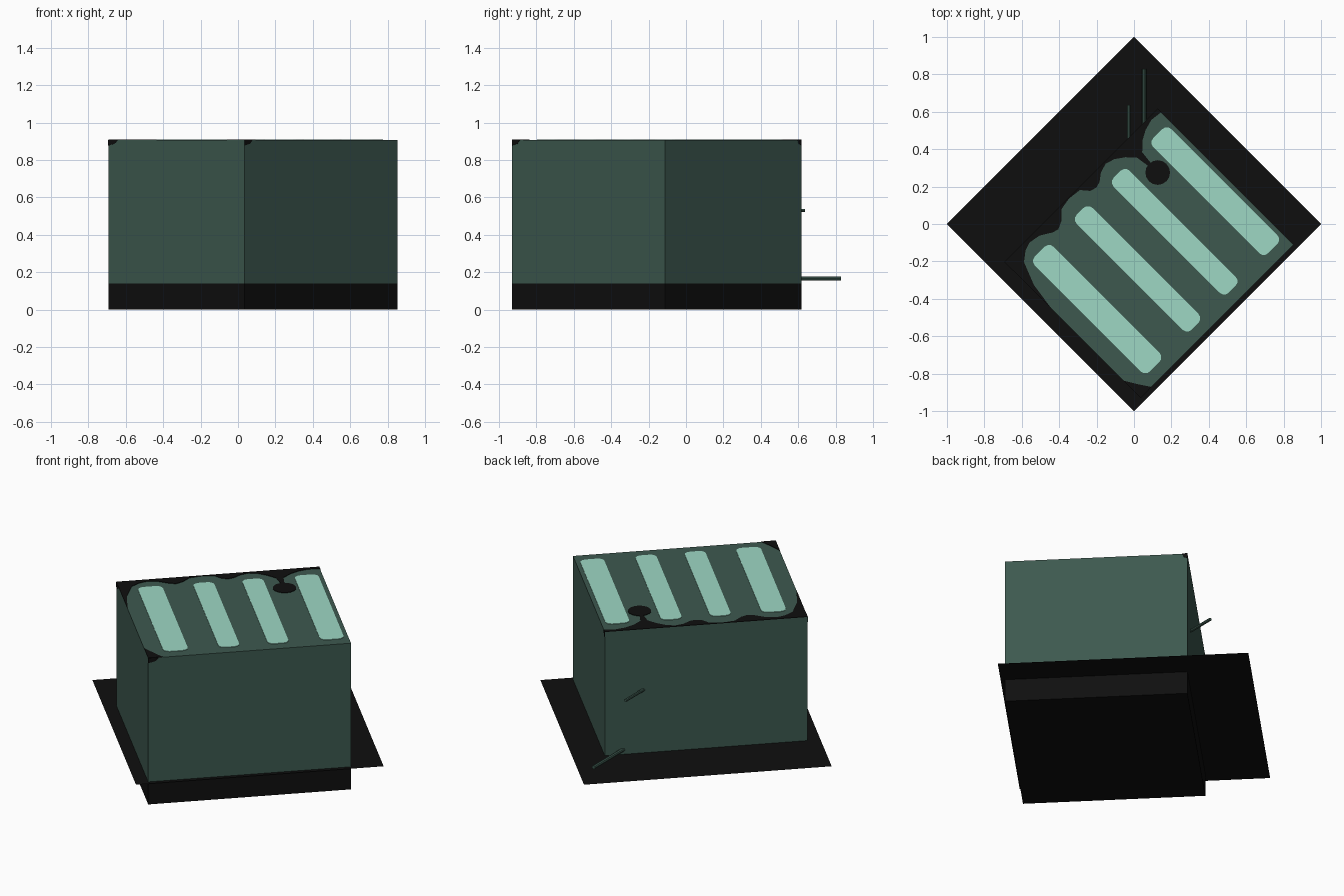
import bpy, bmesh, math
from mathutils import Matrix

if "Cube" in bpy.data.objects:
    bpy.data.objects.remove(bpy.data.objects["Cube"])

def srgb(r, g, b):
    f = lambda c: c / 12.92 if c <= 0.04045 else ((c + 0.055) / 1.055) ** 2.4
    return [f(c / 255) for c in (r, g, b)] + [1]

def material(name, rgb):
    m = bpy.data.materials.new(name)
    m.diffuse_color = srgb(*rgb)
    m.use_nodes = True
    m.node_tree.nodes["Principled BSDF"].inputs["Base Color"].default_value = m.diffuse_color
    return m

GREEN = material("dark green", (61, 89, 79))
MINT = material("mint", (157, 215, 196))
BLACK = material("black", (15, 15, 15))

# everything is laid out in axes u, v turned 45 degrees
TURN = Matrix.Rotation(math.radians(45), 4, 'Z')
U0, U1, V0, V1 = -0.633, 0.525, -0.682, 0.347
BASE, TOP = 0.14, 0.907

def finish(name, bm, mats, turn=True):
    bmesh.ops.recalc_face_normals(bm, faces=bm.faces)
    me = bpy.data.meshes.new(name)
    bm.to_mesh(me)
    bm.free()
    for m in mats:
        me.materials.append(m)
    ob = bpy.data.objects.new(name, me)
    if turn:
        ob.matrix_world = TURN
    bpy.context.collection.objects.link(ob)
    return ob

def plate(name, pts, mat, h=0.003, frame=None):
    """Thin prism from an outline; lies on the top unless a frame is given."""
    bm = bmesh.new()
    face = bm.faces.new([bm.verts.new((a, b, 0)) for a, b in pts])
    new = bmesh.ops.extrude_face_region(bm, geom=[face])["geom"]
    bmesh.ops.translate(bm, vec=(0, 0, h),
                        verts=[e for e in new if isinstance(e, bmesh.types.BMVert)])
    bm.transform(frame or Matrix.Translation((0, 0, TOP)))
    return finish(name, bm, [mat])

# ground sheet
bm = bmesh.new()
s = math.sqrt(0.5)
bm.faces.new([bm.verts.new((x * s, y * s, BASE))
              for x, y in ((-1, -1), (1, -1), (1, 1), (-1, 1))])
finish("ground_sheet", bm, [BLACK])

# body block, black below the sheet
bm = bmesh.new()
bmesh.ops.create_cube(bm, size=1)
bm.transform(Matrix.Translation(((U0 + U1) / 2, (V0 + V1) / 2, TOP / 2))
             @ Matrix.Diagonal((U1 - U0, V1 - V0, TOP, 1)))
bmesh.ops.bisect_plane(bm, geom=bm.verts[:] + bm.edges[:] + bm.faces[:],
                       plane_co=(0, 0, BASE), plane_no=(0, 0, 1))
for f in bm.faces:
    f.material_index = 1 if f.calc_center_median().z < BASE else 0
finish("body_block", bm, [GREEN, BLACK])

# mint stripes with rounded corners
def rounded(u0, u1, v0, v1, r=0.035):
    pts = []
    corners = ((u1 - r, v1 - r), (u0 + r, v1 - r), (u0 + r, v0 + r), (u1 - r, v0 + r))
    for i, (cu, cv) in enumerate(corners):
        for k in range(4):
            t = math.radians(90 * i + 30 * k)
            pts.append((cu + r * math.cos(t), cv + r * math.sin(t)))
    return pts

for i, (a, b) in enumerate(((-0.532, -0.39), (-0.216, -0.096),
                            (0.064, 0.185), (0.363, 0.5))):
    plate(f"stripe_{i + 1}", rounded(a, b, -0.618, 0.252), MINT)

# black scalloped border along the back left edge
border = [(U0, V1), (U0, -0.015), (-0.609, 0.148), (-0.56, 0.272), (-0.51, 0.31),
          (-0.464, 0.325), (-0.40, 0.313), (-0.34, 0.276), (-0.306, 0.266),
          (-0.265, 0.285), (-0.22, 0.33), (-0.15, 0.342), (-0.076, 0.333),
          (-0.04, 0.29), (-0.004, 0.28), (0.03, 0.29), (0.07, 0.32), (0.12, 0.335),
          (0.17, 0.32), (0.22, 0.285), (0.262, 0.24), (0.275, 0.155),
          (0.293, 0.155), (0.302, 0.24), (0.35, 0.285), (0.40, 0.312),
          (0.46, 0.328), (U1, 0.32), (U1, V1)]
plate("scalloped_border", border, BLACK)
# black front corner and round spot
plate("corner_patch", [(U0, V0), (-0.55, V0), (-0.585, -0.63), (U0, -0.55)], BLACK)
plate("round_spot", [(0.284 + 0.066 * math.cos(k * math.pi / 8),
                      0.105 + 0.066 * math.sin(k * math.pi / 8)) for k in range(16)],
      BLACK)

# small black chips running down the side faces at the corners
def chip(name, u, v, angle, w):
    frame = (Matrix.Translation((u, v, TOP)) @ Matrix.Rotation(math.radians(angle), 4, 'Z')
             @ Matrix.Rotation(math.pi / 2, 4, 'X'))
    plate(name, [(0, 0), (w, 0), (w * 0.7, -0.02), (0, -0.03)], BLACK, 0.002, frame)

chip("chip_front_right", U0, V0, 0, 0.06)
chip("chip_left", U0, V1, -90, 0.07)
chip("chip_back", U1, V1, 90, -0.03)

# rods sticking out of the back left face
for name, x, y0, y1, z, r in (("lower_rod", 0.055, 0.5, 0.828, 0.167, 0.011),
                              ("upper_rod", -0.028, 0.42, 0.635, 0.53, 0.009)):
    bm = bmesh.new()
    bmesh.ops.create_cone(bm, cap_ends=True, segments=8, radius1=r, radius2=r,
                          depth=y1 - y0)
    bm.transform(Matrix.Translation((x, (y0 + y1) / 2, z))
                 @ Matrix.Rotation(math.pi / 2, 4, 'X'))
    finish(name, bm, [GREEN], turn=False)
